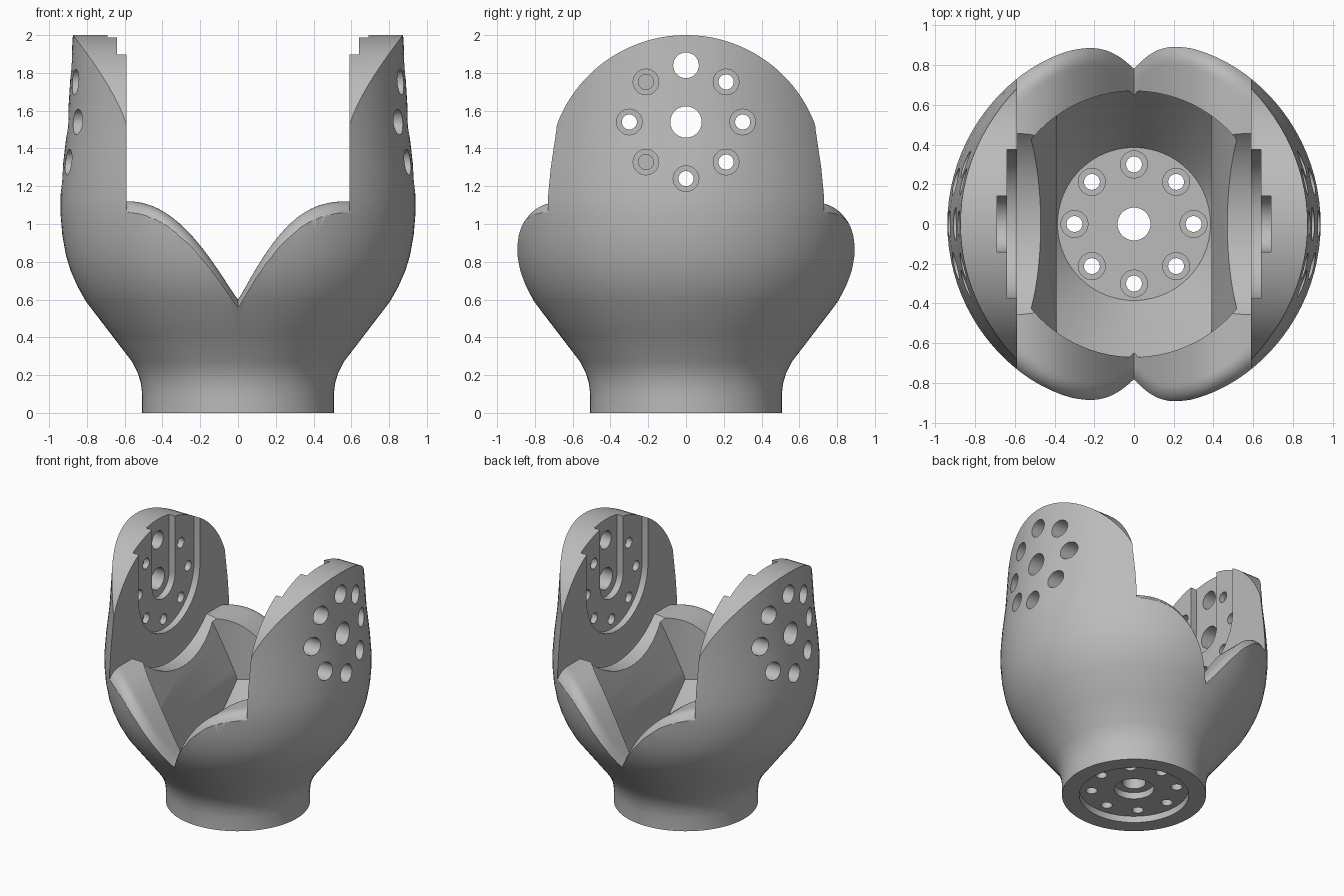
import bpy, bmesh, math
from mathutils import Matrix, Vector

if "Cube" in bpy.data.objects:
    bpy.data.objects.remove(bpy.data.objects["Cube"], do_unlink=True)

grey = bpy.data.materials.new("light grey")
grey.use_nodes = True
grey.diffuse_color = (0.5, 0.5, 0.5, 1)
grey.node_tree.nodes["Principled BSDF"].inputs["Base Color"].default_value = (0.5, 0.5, 0.5, 1)

WALL = 0.59        # inner face of each arm
PIVOT = 1.54       # height of the joint axis
BOLTS = [(0.3 * math.cos(i * math.pi / 4), 0.3 * math.sin(i * math.pi / 4)) for i in range(8)]
OUTER = [(0.507, 0), (0.507, 0.1), (0.515, 0.16), (0.53, 0.21), (0.56, 0.27), (0.675, 0.42),
         (0.805, 0.59), (0.85, 0.67), (0.885, 0.75), (0.91, 0.83), (0.93, 0.94), (0.94, 1.06),
         (0.94, 1.14), (0.928, 1.3), (0.905, 1.5), (0.889, 1.75), (0.873, 2.02)]
INNER = [(0.385, 0.25), (0.67, 0.63), (0.67, 1.2)]


def make(name, bm):
    bmesh.ops.recalc_face_normals(bm, faces=bm.faces)
    mesh = bpy.data.meshes.new(name)
    bm.to_mesh(mesh)
    bm.free()
    mesh.materials.append(grey)
    obj = bpy.data.objects.new(name, mesh)
    bpy.context.collection.objects.link(obj)
    return obj


def lathe(name, profile, steps=96):
    """Closed solid turned about z."""
    bm = bmesh.new()
    rings = [[bm.verts.new((r * math.cos(2 * math.pi * i / steps), r * math.sin(2 * math.pi * i / steps), z))
              for i in range(steps)] for r, z in profile]
    for a, b in zip(rings, rings[1:]):
        for i in range(steps):
            j = (i + 1) % steps
            bm.faces.new((a[i], a[j], b[j], b[i]))
    bm.faces.new(rings[0])
    bm.faces.new(rings[-1])
    return make(name, bm)


def prism(name, points, place, length):
    """Solid from a flat outline, placed by a function, pushed along an axis."""
    bm = bmesh.new()
    face = bm.faces.new([bm.verts.new(place(a, b)) for a, b in points])
    moved = bmesh.ops.extrude_face_region(bm, geom=[face])["geom"]
    bmesh.ops.translate(bm, vec=length, verts=[v for v in moved if isinstance(v, bmesh.types.BMVert)])
    return make(name, bm)


def drills(name, spots, radius, spans, axis):
    """Round cutters at several spots, along x (spots are y, z) or z (spots are x, y)."""
    bm = bmesh.new()
    for a, b in spots:
        for lo, hi in spans:
            mid = (lo + hi) / 2
            if axis == "x":
                m = Matrix.Translation((mid, a, b)) @ Matrix.Rotation(math.pi / 2, 4, "Y")
            else:
                m = Matrix.Translation((a, b, mid))
            bmesh.ops.create_cone(bm, cap_ends=True, segments=32, radius1=radius, radius2=radius,
                                  depth=hi - lo, matrix=m)
    return make(name, bm)


def combine(target, tool, operation="DIFFERENCE"):
    mod = target.modifiers.new("cut", "BOOLEAN")
    mod.operation, mod.object, mod.solver = operation, tool, "EXACT"
    bpy.context.view_layer.objects.active = target
    bpy.ops.object.modifier_apply(modifier=mod.name)
    bpy.data.objects.remove(tool, do_unlink=True)


def outer_radius(z):
    for (r0, z0), (r1, z1) in zip(OUTER, OUTER[1:]):
        if z <= z1:
            return r0 + (r1 - r0) * (z - z0) / (z1 - z0)
    return OUTER[-1][0]


def rim_height(x, y):
    """Lobed rim with a rounded outer edge."""
    t = min(abs(x) / WALL, 1) ** 1.1
    z = 0.6 + 0.52 * (1 - (1 - t) ** (2.6 if x > 0 else 2.2))
    d = min(max(math.hypot(x, y) - outer_radius(z) + 0.09, 0), 0.097)
    return z - (0.1 - math.sqrt(0.01 - d * d)) * (1.9 - 0.9 * t)


yz = lambda a, b: Vector((-1.2, a, b))
through = Vector((2.4, 0, 0))
bracket = lathe("yoke_bracket", OUTER)

# Rounded tops of the arms
arch = [(0.73 * math.cos(math.pi * i / 64), 1.27 + 0.73 * math.sin(math.pi * i / 64)) for i in range(65)]
arch += [(-1.2, 1.27), (-1.2, 2.5), (1.2, 2.5), (1.2, 1.27)]
combine(bracket, prism("arch_cutter", arch, yz, through))

# Gap between the arms and the lobed rim
bm = bmesh.new()
bmesh.ops.create_grid(bm, x_segments=64, y_segments=140, size=1)
for v in bm.verts:
    v.co.x *= WALL
    v.co.z = rim_height(v.co.x, v.co.y)
top = bmesh.ops.extrude_face_region(bm, geom=bm.faces[:])["geom"]
for v in top:
    if isinstance(v, bmesh.types.BMVert):
        v.co.z = 2.6
combine(bracket, make("gap_cutter", bm))

# Round clearance about the joint axis
combine(bracket, prism("clearance_cutter",
                       [(0.62 * math.cos(math.pi * i / 48), PIVOT + 0.62 * math.sin(math.pi * i / 48))
                        for i in range(96)],
                       lambda a, b: Vector((-WALL, a, b)), Vector((2 * WALL, 0, 0))))

# Hollow with flat flared sides
hollow = lathe("hollow_cutter", INNER)
sides = [(0.39, 0.1), (0.39, 0.64), (0.55, 1.2), (0.55, 1.4)]
sides += [(-x, z) for x, z in reversed(sides)]
combine(hollow, prism("side_limits", sides, lambda a, b: Vector((a, -1, b)), Vector((0, 2, 0))), "INTERSECT")
combine(bracket, hollow)

# Stepped U-shaped pockets inside the arms
for radius, reach in ((0.375, 0.64), (0.14, 0.69)):
    outline = [(radius * math.cos(math.pi * (1 + i / 32)), PIVOT + radius * math.sin(math.pi * (1 + i / 32)))
               for i in range(33)] + [(radius, 2.4), (-radius, 2.4)]
    combine(bracket, prism("pocket_cutter", outline, lambda a, b: Vector((-reach, a, b)),
                           Vector((2 * reach, 0, 0))))

# Joint holes and counterbores in the arms
ring = [(a, PIVOT + b) for a, b in BOLTS]
combine(bracket, drills("arm_counterbores", ring, 0.068, [(-1.3, -0.685), (0.685, 1.3)], "x"))
combine(bracket, drills("arm_bolt_holes", ring, 0.04, [(-1.2, 1.2)], "x"))
combine(bracket, drills("arm_axle_holes", [(0, PIVOT)], 0.083, [(-1.2, 1.2)], "x"))

# Recesses and holes in the base
centre = [(0, 0)]
combine(bracket, lathe("base_recess", [(0.385, -0.1), (0.385, 0.05)]))
combine(bracket, drills("base_hub", centre, 0.14, [(-0.2, 0.1)], "z"))
combine(bracket, drills("base_counterbores", BOLTS, 0.068, [(0.105, 0.5)], "z"))
combine(bracket, drills("base_bolt_holes", BOLTS, 0.04, [(-0.2, 0.6)], "z"))
combine(bracket, drills("base_axle_hole", centre, 0.083, [(-0.2, 0.6)], "z"))

bpy.ops.object.select_all(action="DESELECT")
bracket.select_set(True)
bpy.context.view_layer.objects.active = bracket
bpy.ops.object.shade_smooth_by_angle(angle=math.radians(28))
